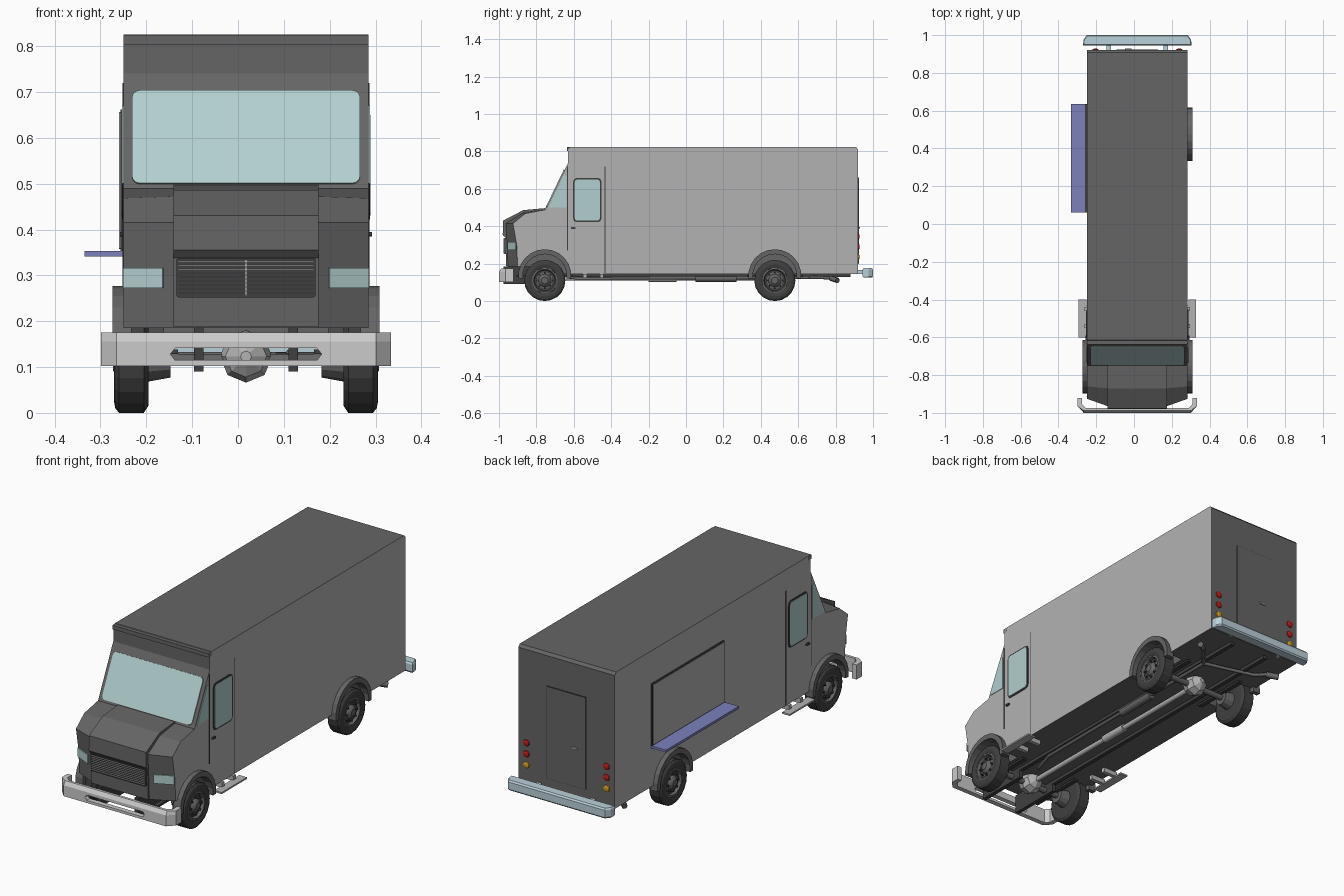
import bpy, bmesh
from math import sin, cos, pi, radians
from mathutils import Vector as V

if "Cube" in bpy.data.objects:
    bpy.data.objects.remove(bpy.data.objects["Cube"])

CX, HW = 0.0175, 0.267          # body centre line and half width
X, Y, Z = V((1, 0, 0)), V((0, 1, 0)), V((0, 0, 1))


def mat(name, r, g, b):
    m = bpy.data.materials.new(name)
    m.diffuse_color = (r, g, b, 1)
    m.use_nodes = True
    m.node_tree.nodes["Principled BSDF"].inputs["Base Color"].default_value = m.diffuse_color
    return m


DARK = mat("dark_paint", .13, .13, .13)
BLACK = mat("rubber", .05, .05, .05)
GREY = mat("side_paint", .45, .45, .45)
GLASS = mat("glass", .45, .62, .62)
BLUE = mat("shelf_blue", .2, .22, .5)
STEEL = mat("pale_steel", .5, .64, .7)
RED = mat("red_lens", .5, .01, .01)
AMBER = mat("amber_lens", .6, .33, .01)


def mesh(name, verts, faces, m=None):
    me = bpy.data.meshes.new(name)
    me.from_pydata([tuple(v) for v in verts], [], faces)
    bm = bmesh.new()
    bm.from_mesh(me)
    bmesh.ops.recalc_face_normals(bm, faces=bm.faces)
    bm.to_mesh(me)
    bm.free()
    ob = bpy.data.objects.new(name, me)
    bpy.context.collection.objects.link(ob)
    if m:
        me.materials.append(m)
    return ob


def loft(name, rings, m=None, closed_ends=True):
    n = len(rings[0])
    faces = [(i * n + j, i * n + (j + 1) % n, (i + 1) * n + (j + 1) % n, (i + 1) * n + j)
             for i in range(len(rings) - 1) for j in range(n)]
    if closed_ends:
        faces += [tuple(range(n)), tuple(range((len(rings) - 1) * n, len(rings) * n))]
    return mesh(name, [p for r in rings for p in r], faces, m)


def prism(name, pts, origin, u, v, depth, m=None):
    o, w = V(origin), u.cross(v).normalized() * depth
    ring = [o + u * a + v * b for a, b in pts]
    return loft(name, [ring, [p + w for p in ring]], m)


def box(name, x0, x1, y0, y1, z0, z1, m=None):
    return prism(name, [(x0, y0), (x1, y0), (x1, y1), (x0, y1)], (0, 0, z0), X, Y, z1 - z0, m)


def rrect(a0, a1, b0, b1, r):
    out = []
    for cx, cy, q in ((a1 - r, b1 - r, 0), (a0 + r, b1 - r, 1), (a0 + r, b0 + r, 2), (a1 - r, b0 + r, 3)):
        out += [(cx + r * cos(t), cy + r * sin(t)) for t in (q * pi / 2 + k * pi / 6 for k in range(4))]
    return out


def lathe(name, prof, c, s=1, n=20, axis=X, m=None):
    u, v = (Y, Z) if axis == X else (Z, X)
    rings = [[V(c) + axis * (s * d) + (u * cos(2 * pi * k / n) + v * sin(2 * pi * k / n)) * r
              for k in range(n)] for d, r in prof]
    return loft(name, rings, m)


def tube(name, pts, r, m=None):
    cu = bpy.data.curves.new(name, 'CURVE')
    cu.dimensions, cu.bevel_depth, cu.bevel_resolution, cu.use_fill_caps = '3D', r, 1, True
    sp = cu.splines.new('POLY')
    sp.points.add(len(pts) - 1)
    for p, q in zip(sp.points, pts):
        p.co = (*q, 1)
    ob = bpy.data.objects.new(name, cu)
    bpy.context.collection.objects.link(ob)
    if m:
        cu.materials.append(m)
    return ob


def cut(ob, cutters):
    for c in cutters:
        md = ob.modifiers.new("cut", 'BOOLEAN')
        md.operation, md.object, md.solver = 'DIFFERENCE', c, 'EXACT'
    bpy.context.view_layer.update()
    ob.data = bpy.data.meshes.new_from_object(ob.evaluated_get(bpy.context.evaluated_depsgraph_get()))
    ob.modifiers.clear()


def two_tone(ob):
    ob.data.materials.clear()
    ob.data.materials.append(DARK)
    ob.data.materials.append(GREY)
    for p in ob.data.polygons:
        p.material_index = int(abs(p.normal.x) > .9 and abs(p.center.x) > HW - .01)


AXLES = (-.755, .475)

# Box body and cab, nose with slanted corners, wheel wells cut out
body = prism("body", [(-.75, .145), (.92, .145), (.92, .812), (.908, .825), (-.615, .825), (-.63, .81),
                      (-.63, .74), (-.75, .49)], (-HW, 0, 0), Y, Z, 2 * HW)
side = [(-.75, .489), (-.86, .468), (-.925, .415), (-.905, .3), (-.9, .185), (-.75, .185)]
mid = [(-.75, .489), (-.87, .472), (-.965, .415), (-.958, .3), (-.953, .185), (-.75, .185)]
nose = loft("nose", [[V((x, y, z)) for y, z in pr] for x, pr in
                     ((-HW, side), (-.155, mid), (.155, mid), (HW, side))])
wells = [lathe("well_cutter", [(.18, .122), (.32, .122)], (0, y, .133), s, 24) for y in AXLES for s in (-1, 1)]
cut(body, wells)
cut(nose, wells[:2])
for w in wells:
    bpy.data.objects.remove(w)
two_tone(body)
two_tone(nose)

# Raised hood, grille and roof brow
prism("hood", [(-.75, .497), (-.87, .486), (-.978, .43), (-.98, .355), (-.965, .338), (-.962, .187), (-.75, .187)],
      (-.158, 0, 0), Y, Z, .316, DARK)
prism("grille_back", rrect(-.152, .152, .252, .338, .006), (0, -.96, 0), X, Z, .01, BLACK)
for i in range(9):
    z = .26 + i * .0087
    box("grille_bar", -.148, .148, -.976, -.968, z, z + .003, GREY)
box("grille_post", -.002, .002, -.977, -.968, .255, .335, GREY)
box("roof_brow", -HW, HW, -.637, -.61, .803, .823, DARK)

# Windscreen on the slanted front
slope = V((0, .12, .25)).normalized()
prism("windscreen", rrect(-.249, .249, .01, .235, .018), (0, -.75, .49), X, slope, .005, GLASS)

for s in (-1, 1):
    # Side windows, corner glass, door seams and handle
    ox = (s * HW, 0, 0)
    prism("side_window_frame", rrect(-.603, -.452, .422, .658, .02), ox, Y, Z, s * .003, BLACK)
    prism("side_window", rrect(-.595, -.46, .43, .65, .015), ox, Y, Z, s * .005, GLASS)
    prism("corner_glass", [(-.735, .5), (-.64, .5), (-.64, .67), (-.655, .67)], ox, Y, Z, s * .003, GLASS)
    for y in (-.635, -.435):
        prism("door_seam", rrect(y, y + .004, .27 if y < -.5 else .15, .72, .001), ox, Y, Z, s * .002, BLACK)
    prism("door_handle", rrect(-.615, -.59, .385, .395, .004), ox, Y, Z, s * .008, BLACK)
    # Headlight on the slanted nose corner
    u = V((s * .112, .053, 0)).normalized()
    o = V((s * .155, -.958, 0))
    prism("headlight", [(.028, .272), (.123, .272), (.123, .316), (.028, .316)],
          o - V((0, .003, 0)), u, Z, s * .005, GLASS)
    # Entry step with brackets
    box("step", *sorted((s * .27, s * .312)), -.6, -.4, .118, .126, GREY)
    for y in (-.55, -.46):
        box("step_bracket", *sorted((s * .2, s * .28)), y, y + .02, .122, .146, GREY)
    # Flares, tyres, rims and lug nuts
    for y in AXLES:
        arc = [radians(a) for a in range(-6, 187, 16)]
        pts = [(y + .142 * cos(a), .135 + .142 * sin(a)) for a in arc]
        pts += [(y + .118 * cos(a), .133 + .118 * sin(a)) for a in reversed(arc)]
        prism("wheel_flare", pts, (s * .25, 0, 0), Y, Z, s * .041, DARK)
        c = (s * .25, y, .11)
        lathe("tyre", [(-.037, .06), (-.037, .095), (-.027, .11), (.027, .11), (.035, .1), (.038, .085), (.034, .068),
                       (.02, .064)], c, s, m=BLACK)
        lathe("rim", [(.01, .066), (.033, .068), (.034, .06), (.018, .054), (.022, .034), (.03, .03),
                      (.04, .018), (.04, .008)], c, s, m=DARK)
        for k in range(8):
            a = k * pi / 4
            lathe("lug_nut", [(.018, .005), (.032, .005)],
                  (c[0], y + .042 * cos(a), .11 + .042 * sin(a)), s, 6, m=BLACK)
    # Tail lamps
    for z, m in ((.235, AMBER), (.29, RED), (.345, RED)):
        lathe("tail_lamp", [(0, .018), (.005, .016), (.009, .008)], (s * .222, .919, z), 1, 12, Y, m)
    box("bumper_bracket", s * .15 - .012, s * .15 + .012, .9, .955, .145, .165, STEEL)
    box("front_bracket", s * .103 - .01, s * .103 + .01, -.975, -.7, .09, .186, BLACK)
    # Chassis rails and exhaust tips
    box("chassis_rail", s * .103 - .01, s * .103 + .01, -.7, .88, .128, .147, BLACK)
    tube("exhaust_branch", [(.1, .66, .125), (s * .16, .73, .125), (s * .2, .78, .122)], .009, DARK)
    tube("exhaust_tip", [(s * .2, .775, .122), (s * .245, .81, .11)], .015, DARK)

# Serving hatch and shelf on the left side
prism("hatch_frame", rrect(.06, .635, .352, .662, .003), (-HW, 0, 0), Y, Z, -.007, BLACK)
prism("hatch_panel", rrect(.066, .629, .358, .656, .003), (-HW, 0, 0), Y, Z, -.01, GREY)
box("serving_shelf", -.352, -HW, .06, .635, .341, .353, BLUE)

# Rear door and handle
prism("rear_door_seam", rrect(-.112, .112, .198, .662, .003), (0, .92, 0), X, Z, -.002, BLACK)
prism("rear_door", rrect(-.109, .109, .201, .659, .003), (0, .92, 0), X, Z, -.004, DARK)
prism("rear_handle", rrect(-.065, -.03, .388, .397, .003), (0, .92, 0), X, Z, -.01, GREY)

# Rear bumper with clipped corners
plan = [(-.287, .945), (.287, .945), (.285, .975), (.268, 1), (-.268, 1), (-.285, .975)]
loft("rear_bumper", [[V((x * k, .97 + (y - .97) * f, z)) for x, y in plan]
                     for z, k, f in ((.125, .985, .8), (.132, 1, 1), (.168, 1, 1), (.176, .985, .8))], STEEL)

# Wrap-around front bumper with a slot
half = [(.316, -.922), (.316, -.965), (.283, -1)]
inner = [(.272, -.975), (.292, -.955), (.292, -.922)]
outline = half + [(-x, y) for x, y in reversed(half)] + [(-x, y) for x, y in reversed(inner)] + inner
bumper = loft("front_bumper", [[V((x, y + (.012 if y <= -1 and z > .17 else 0), z)) for x, y in outline]
                               for z in (.102, .156, .175)])
slot = prism("slot_cutter", [(-.165, .128), (-.155, .115), (.155, .115), (.165, .128), (.155, .141), (-.155, .141)],
             (0, -.9, 0), X, Z, .2)
cut(bumper, [slot])
bpy.data.objects.remove(slot)
bumper.data.materials.clear()

# Axles, differentials, drive shaft and exhaust line
for y in AXLES:
    tube("axle", [(-.24, y, .115), (.24, y, .115)], .015, DARK)
    lathe("differential", [(-.058, .012), (-.035, .045), (0, .057), (.035, .045), (.058, .012)],
          (0, y, .123), 1, 8, Y, GREY)
    for s in (-1, 1):
        lathe("brake_drum", [(.165, .035), (.22, .045)], (0, y, .112), s, 12, X, DARK)
        box("leaf_spring", s * .16 - .012, s * .16 + .012, y - .15, y + .15, .128, .138, BLACK)
tube("drive_shaft", [(0, -.72, .12), (0, .44, .12)], .013, GREY)
tube("shaft_sleeve", [(0, -.2, .12), (0, -.05, .12)], .02, GREY)
tube("exhaust_pipe", [(.06, -.62, .125), (.1, -.5, .122), (.1, .66, .125)], .009, DARK)
tube("muffler", [(.1, .05, .12), (.1, .27, .12)], .02, DARK)

for ob in bpy.data.objects:
    ob.location.x += CX
